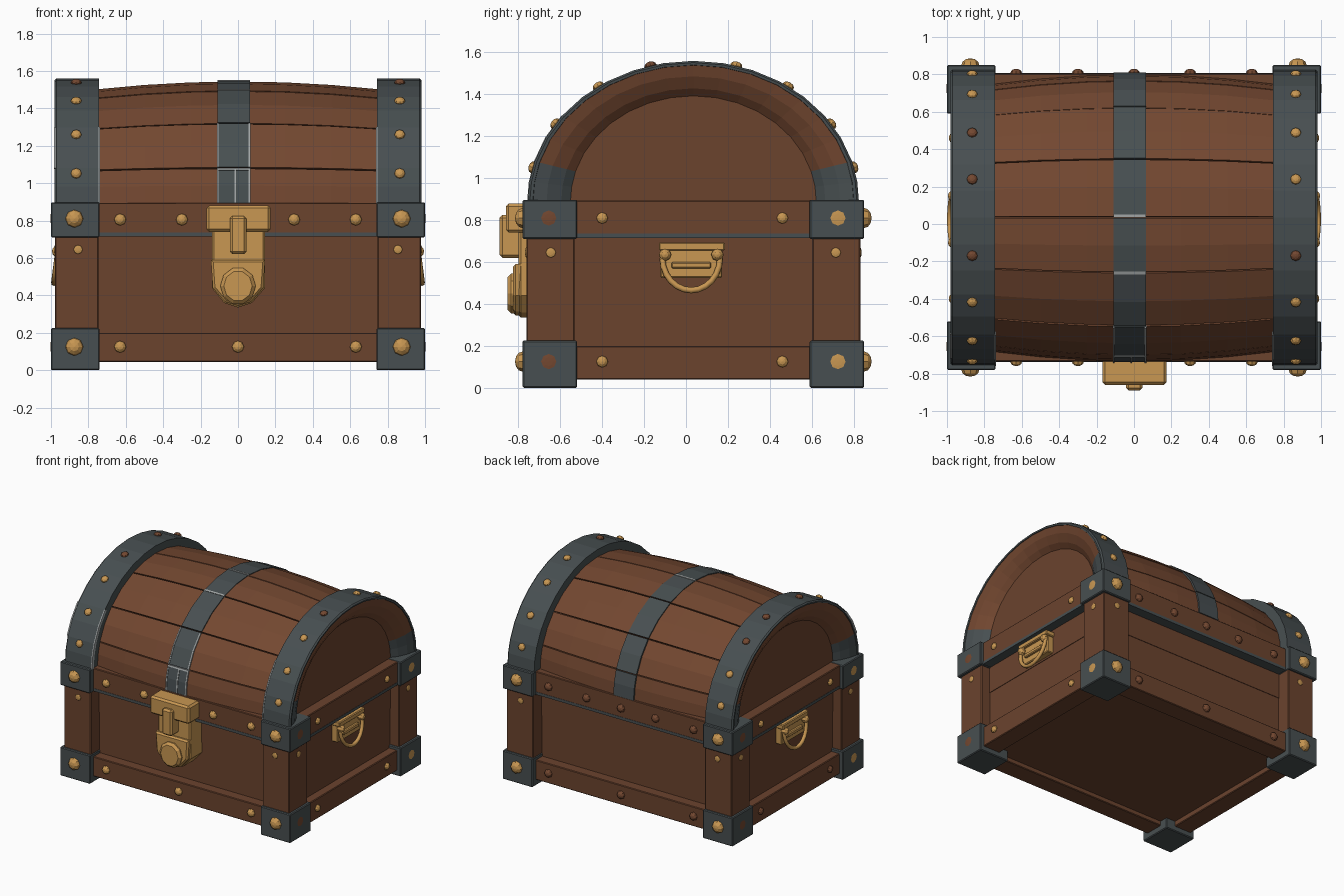
import bpy, bmesh, math, random
from mathutils import Matrix, Vector

if "Cube" in bpy.data.objects:
    bpy.data.objects.remove(bpy.data.objects["Cube"])
random.seed(4)
CY = 0.035           # middle of the chest body in y
A, B, Z0 = 0.79, 0.67, 0.89   # lid ellipse half width, height, base


def mat(name, c):
    m = bpy.data.materials.new(name)
    m.diffuse_color = (*c, 1)
    m.use_nodes = True
    m.node_tree.nodes["Principled BSDF"].inputs["Base Color"].default_value = m.diffuse_color
    return m


WOOD = mat("lid wood", (0.172, 0.064, 0.030))
BASE = mat("base wood", (0.146, 0.056, 0.027))
IRON = mat("dark iron", (0.064, 0.078, 0.082))
GOLD = mat("brass", (0.58, 0.31, 0.085))
WORN = mat("worn iron edge", (0.36, 0.38, 0.38))


def finish(name, bm, *mats):
    bmesh.ops.recalc_face_normals(bm, faces=bm.faces)
    me = bpy.data.meshes.new(name)
    bm.to_mesh(me)
    bm.free()
    for m in mats:
        me.materials.append(m)
    ob = bpy.data.objects.new(name, me)
    bpy.context.collection.objects.link(ob)
    return ob


def box(name, x, y, z, m, bevel=0.005):
    bm = bmesh.new()
    bmesh.ops.create_cube(bm, size=1)
    for v in bm.verts:
        v.co = Vector([(r[0] + r[1]) / 2 + c * (r[1] - r[0]) for r, c in zip((x, y, z), v.co)])
    if bevel:
        bmesh.ops.bevel(bm, geom=bm.edges[:], offset=bevel, segments=1, affect='EDGES')
    return finish(name, bm, m)


def arc(x, d, t):
    """Point on the lid ellipse inset by d, t in degrees from the front."""
    t = math.radians(t)
    return Vector((x, CY - (A - d) * math.cos(t), Z0 + (B - 0.82 * d) * math.sin(t)))


def sweep(name, section, ts, *mats, rule=None):
    """Closed (x, inset) section swept over the lid arch."""
    bm = bmesh.new()
    rings = [[bm.verts.new(arc(x, d, t)) for x, d in section] for t in ts]
    n = len(section)
    for i in range(len(ts) - 1):
        for k in range(n):
            f = bm.faces.new((rings[i][k], rings[i][(k + 1) % n], rings[i + 1][(k + 1) % n], rings[i + 1][k]))
            if rule:
                f.material_index = rule((ts[i] + ts[i + 1]) / 2)
    bm.faces.new(rings[0])
    bm.faces.new(rings[-1])
    return finish(name, bm, *mats)


def strip(name, x0, x1, d0, d1, ts, m):
    return sweep(name, [(x0, d0), (x1, d0), (x1, d1), (x0, d1)], ts, m)


def prism(name, pts, y0, y1, m, bevel=0.012):
    """Outline in x, z pushed out along -y with a bevelled front."""
    bm = bmesh.new()
    f = bm.faces.new([bm.verts.new((x, y0, z)) for x, z in pts])
    for v in bmesh.ops.extrude_face_region(bm, geom=[f])["geom"]:
        if isinstance(v, bmesh.types.BMVert):
            v.co.y = y1
    edges = [e for e in bm.edges if all(abs(v.co.y - y1) < 1e-5 for v in e.verts)]
    bmesh.ops.bevel(bm, geom=edges, offset=bevel, segments=1, affect='EDGES')
    return finish(name, bm, m)


def rivets(name, items, m):
    """items: (position, outward direction, radius, height)."""
    bm = bmesh.new()
    for p, n, r, h in items:
        M = Matrix.Translation(p) @ Vector(n).to_track_quat('Z', 'Y').to_matrix().to_4x4() @ Matrix.Diagonal((r, r, h, 1))
        bmesh.ops.create_uvsphere(bm, u_segments=8, v_segments=6, radius=1, matrix=M)
    return finish(name, bm, m)


# Base: floor, panels, rails and iron seam
box("floor", (-.9, .9), (CY - .7, CY + .7), (.08, .14), BASE, 0)
for s, side in ((-1, "front"), (1, "back")):
    def ys(a, b):
        return sorted((CY + s * a, CY + s * b))
    for i, (z0, z1) in enumerate(((.15, .52), (.52, .75))):
        box(f"{side}_plank_{i}", (-.8, .8), ys(.60, .69 + .004 * i), (z0, z1), BASE, 0)
    box(f"{side}_bottom_rail", (-.8, .8), ys(.62, .77), (.045, .20), BASE)
    box(f"{side}_lid_rail", (-.8, .8), ys(.60, .77), (.73, .895), BASE)
    box(f"{side}_seam_strip", (-.8, .8), ys(.60, .772), (.715, .737), IRON, 0)
for s, side in ((-1, "left"), (1, "right")):
    def xs(a, b):
        return sorted((s * a, s * b))
    for i, (z0, z1) in enumerate(((.15, .51), (.51, .75))):
        box(f"{side}_plank_{i}", xs(.80, .90 + .004 * i), (CY - .6, CY + .6), (z0, z1), BASE, 0)
    box(f"{side}_bottom_rail", xs(.82, .968), (CY - .6, CY + .6), (.04, .20), BASE)
    box(f"{side}_lid_rail", xs(.80, .972), (CY - .6, CY + .6), (.73, .895), BASE)
    box(f"{side}_seam_strip", xs(.80, .974), (CY - .6, CY + .6), (.715, .737), IRON, 0)

# Corner posts with iron caps
for sx in (-1, 1):
    for sy in (-1, 1):
        x = sorted((sx * .745, sx * .978))
        y = sorted((CY + sy * .567, CY + sy * .797))
        box("corner_post", x, y, (.1, .8), BASE, .006)
        x = sorted((sx * .74, sx * 1.0))
        y = sorted((CY + sy * .555, CY + sy * .815))
        box("foot_cap", x, y, (0, .225), IRON, .006)
        box("lid_corner_cap", x, y, (.71, .897), IRON, .006)

# Lid: solid core whose ends are the arched end panels
bm = bmesh.new()
f = bm.faces.new([bm.verts.new(arc(-.89, .10, i * 10)) for i in range(19)])
for v in bmesh.ops.extrude_face_region(bm, geom=[f])["geom"]:
    if isinstance(v, bmesh.types.BMVert):
        v.co.x = .89
finish("lid_core", bm, BASE)

# Lid planks, bulging toward the middle
cuts = [0, 17, 41, 67.5, 90, 114, 140, 163, 180]
cols = [-.76, -.5, -.25, 0, .25, .5, .76]
spans = [(a + .3, (a + b) / 2, b - .3) for a, b in zip(cuts, cuts[1:])]
for i, ts in enumerate(spans):
    off = random.uniform(-.004, .004)
    outer = [(x, .024 + off + .05 * (abs(x) / .75) ** 2) for x in cols]
    sweep(f"lid_plank_{i}", outer + [(.76, .13), (-.76, .13)], ts, WOOD)

# Middle iron band, worn along its lower front edges and some joints
for i, ts in enumerate(spans):
    strip("middle_band", -.11, .065, .016, .06, ts, IRON)
    if i < 2:
        for x in (-.113, .057) + ((-.02,) if i == 0 else ()):
            strip("band_worn_edge", x, x + .01, .012, .03, ts, WORN)
for t in (15.8, 67, 90):
    strip("band_worn_joint", -.11, .065, .012, .04, (t, t + 1.1), WORN)

# Arched end ribs: wooden ring, iron strap, worn edges
ringts = [0, 8, 16.5] + [16.5 + 147 * i / 14 for i in range(1, 14)] + [163.5, 172, 180]
for s in (-1, 1):
    ring = [(.76, .02), (.974, .02), (.958, .09), (.925, .16), (.885, .21), (.76, .21)]
    sweep("end_arch", [(s * x, d) for x, d in ring], ringts, WOOD, IRON, rule=lambda t: int(t < 16 or t > 164))
    strap = [(.742, 0), (.970, 0), (.980, .010), (.978, .024), (.742, .085)]
    sweep("end_strap", [(s * x, d) for x, d in strap], ringts, IRON)
    strip("strap_worn_edge", s * .738, s * .747, -.003, .02, ringts[:5], WORN)
strip("strap_worn_outer_edge", -.984, -.974, .003, .02, ringts[2:5], WORN)

# Rivets
gold, caps, dull = [], [], []
F, K = CY - .77, CY + .77
for x in (-.63, -.3, 0, .3, .63):
    if x:
        gold.append(((x, F, .805), (0, -1, 0), .032, .025))
    if abs(x) != .3:
        gold.append(((x, F, .125), (0, -1, 0), .032, .025))
        dull.append(((x, K, .125), (0, 1, 0), .032, .025))
    dull.append(((x, K, .805), (0, 1, 0), .032, .025))
for s in (-1, 1):
    for z in (.125, .81):
        for y in (-.4, .46):
            (dull if s < 0 and z < .5 else gold).append(((s * .97, y, z), (s, 0, 0), .028, .02))
        for sy in (-1, 1):
            caps.append(((s * .875, CY + sy * .815, z), (0, sy, 0), .048, .036))
            (dull if sy * s < 0 else gold).append(((s * .998, CY + sy * .69, z), (s, 0, 0), .042, .004))
    for sy in (-1, 1):
        gold.append(((s * .855, CY + sy * .797, .645), (0, sy, 0), .024, .006))
        gold.append(((s * .978, CY + sy * .68, .645), (s, 0, 0), .024, .006))
    for t in (14, 33.5, 55, 75, 105, 125, 146.5, 166):
        p = arc(s * .865, 0, t)
        n = Vector((0, (p.y - CY) / A ** 2, (p.z - Z0) / B ** 2))
        worn = t == 75 or (s < 0 and t in (105, 125))
        (dull if worn else caps).append((p, n, .029, .02))
rivets("rail_rivets", gold, GOLD)
rivets("cap_and_strap_rivets", caps, GOLD)
rivets("dull_rivets", dull, WOOD)

# Lock: hinge block, shield plate, round boss, hasp
box("lock_block", (-.168, .175), (-.86, -.70), (.74, .88), GOLD, .014)
prism("lock_shield", [(-.14, .76), (-.14, .44), (-.075, .36), (0, .335), (.075, .36), (.145, .44), (.145, .76)],
      -.64, -.80, GOLD)
prism("lock_plate", [(-.145, .59), (-.135, .44), (-.07, .365), (0, .345), (.07, .365), (.135, .44), (.145, .59)],
      -.7, -.825, GOLD)
prism("lock_boss", [(.095 * math.cos(k * math.pi / 5), .45 + .1 * math.sin(k * math.pi / 5)) for k in range(10)],
      -.8, -.852, GOLD, .018)
box("lock_hasp", (-.043, .045), (-.89, -.78), (.62, .825), GOLD, .014)

# Side handles: plate, lip, lugs and hanging half ring
for s in (-1, 1):
    def xs(a, b):
        return sorted((s * a, s * b))
    box("handle_plate", xs(.89, .952), (-.122, .172), (.525, .685), GOLD, .006)
    box("handle_lip", xs(.89, .975), (-.13, .185), (.655, .694), GOLD, .006)
    box("handle_bar", xs(.89, .972), (-.07, .12), (.57, .60), GOLD, .006)
    rivets("handle_lugs", [((s * .965, y, .635), (s, 0, 0), .03, .03) for y in (-.10, .15)], GOLD)
    cu = bpy.data.curves.new("handle_ring", 'CURVE')
    cu.dimensions = '3D'
    cu.bevel_depth = .015
    cu.bevel_resolution = 1
    cu.use_fill_caps = True
    sp = cu.splines.new('POLY')
    sp.points.add(12)
    for k, p in enumerate(sp.points):
        t = math.pi * k / 12
        p.co = (s * (.965 + .02 * math.sin(t)), .025 + .138 * math.cos(t), .62 - .155 * math.sin(t), 1)
    cu.materials.append(GOLD)
    bpy.context.collection.objects.link(bpy.data.objects.new("handle_ring", cu))
